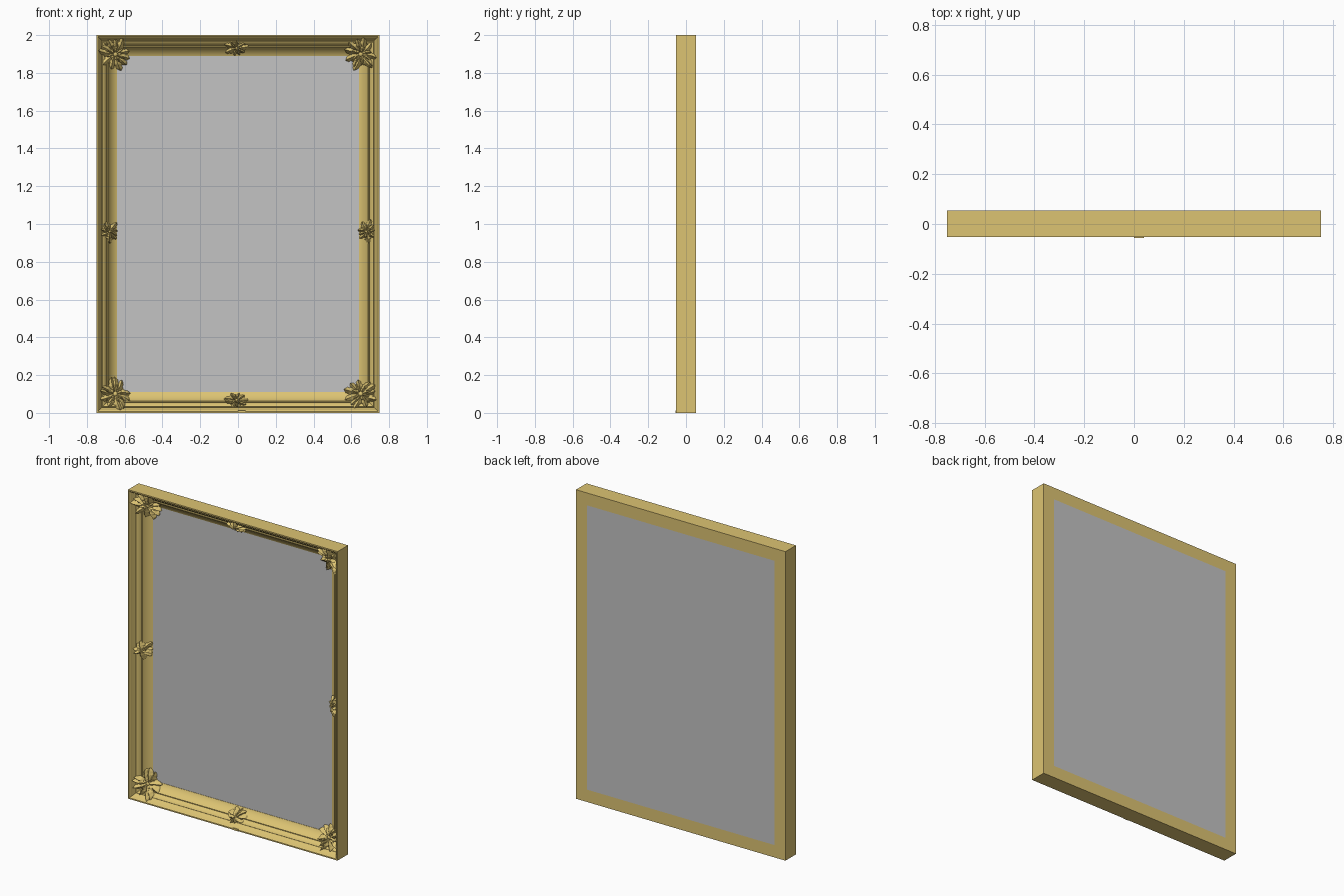
import bpy, bmesh, math, random
from mathutils import Vector

random.seed(4)
if "Cube" in bpy.data.objects:
    bpy.data.objects.remove(bpy.data.objects["Cube"])

HALF_W, HALF_H, FRONT, DEPTH = 0.75, 1.0, -0.053, 0.107


def material(name, rgb):
    m = bpy.data.materials.new(name)
    m.use_nodes = True
    m.diffuse_color = (*rgb, 1)
    m.node_tree.nodes["Principled BSDF"].inputs["Base Color"].default_value = (*rgb, 1)
    return m


gold = material("antique gold", (0.72, 0.55, 0.17))
glass = material("mirror grey", (0.55, 0.55, 0.55))


def finish(name, bm, mat, angle=None):
    mesh = bpy.data.meshes.new(name)
    bm.to_mesh(mesh)
    bm.free()
    mesh.materials.append(mat)
    ob = bpy.data.objects.new(name, mesh)
    bpy.context.collection.objects.link(ob)
    if angle:
        bpy.ops.object.select_all(action='DESELECT')
        ob.select_set(True)
        bpy.context.view_layer.objects.active = ob
        bpy.ops.object.shade_smooth_by_angle(angle=math.radians(angle))
    return ob


def box(name, center, size, mat):
    bm = bmesh.new()
    bmesh.ops.create_cube(bm, size=1)
    for v in bm.verts:
        v.co = Vector(center) + v.co * Vector(size)
    return finish(name, bm, mat)


# Moulding section: (distance in from the outer edge, depth behind the front)
section = [(0.08, DEPTH), (0, DEPTH), (0, 0), (0.008, 0), (0.014, 0.006),
           (0.018, 0.018), (0.026, 0.03), (0.029, 0.042), (0.033, 0.036),
           (0.04, 0.04), (0.05, 0.052), (0.055, 0.065), (0.058, 0.056),
           (0.063, 0.055), (0.067, 0.064), (0.08, 0.08), (0.095, 0.092),
           (0.11, 0.098), (0.11, 0.1), (0.08, 0.1)]

# Mitred frame: the section carried round the four corners
bm = bmesh.new()
rings = []
for sx, sz in ((-1, -1), (1, -1), (1, 1), (-1, 1)):
    rings.append([bm.verts.new((sx * (HALF_W - w), FRONT + d, 1 + sz * (HALF_H - w)))
                  for w, d in section])
n = len(section)
for i in range(4):
    a, b = rings[i], rings[(i + 1) % 4]
    for j in range(n):
        k = (j + 1) % n
        bm.faces.new((a[j], a[k], b[k], b[j]))
bmesh.ops.recalc_face_normals(bm, faces=bm.faces)
finish("frame", bm, gold, 25)

# Mirror panel, flush with the back
box("mirror_panel", (0, FRONT + 0.1035, 1), (1.34, 0.007, 1.84), glass)

# Small tab at the bottom edge
box("bottom_tab", (0.02, FRONT, 0.006), (0.04, 0.006, 0.012), gold)


def surface(x, z):
    """Depth of the sloping moulding, used to drape the ornaments."""
    w = min(HALF_W - abs(x), HALF_H - abs(z - 1))
    return min(0.092, 0.004 + max(w, 0) * 0.9)


def drape(bm, center, sign, angle, length, width, lift, curl):
    """One scalloped, veined leaf laid radially on the moulding."""
    steps, across = 14, 8
    ca, sa = math.cos(angle), math.sin(angle)
    grid = []
    for i in range(steps + 1):
        u = i / steps
        half = width * (0.08 + math.sin(math.pi * u ** 0.85) ** 0.7)
        half *= 1 + 0.22 * math.cos(u * math.tau * 3.5)
        row = []
        for j in range(across + 1):
            v = 2 * j / across - 1
            r, t = u * length, v * half + curl * u * u
            x = center[0] + sign[0] * (r * ca - t * sa)
            z = center[1] + sign[1] * (r * sa + t * ca)
            h = lift + 0.018 * (1 - v * v) * (0.4 + math.sin(math.pi * u))
            h += 0.004 * math.cos(v * math.tau) - 0.008 * abs(v) ** 3
            y = FRONT + max(0.001, surface(x, z) - h)
            row.append(bm.verts.new((x, y, z)))
        grid.append(row)
    for i in range(steps):
        for j in range(across):
            bm.faces.new((grid[i][j], grid[i][j + 1], grid[i + 1][j + 1], grid[i + 1][j]))


def bud(bm, x, z, radius, lift):
    made = bmesh.ops.create_icosphere(bm, subdivisions=2, radius=radius)["verts"]
    for v in made:
        v.co += Vector((x, FRONT + surface(x, z) - lift, z))


def ornament(name, center, sign, reach, counts):
    """Two layers of leaves around a cluster of buds."""
    bm = bmesh.new()
    for layer, count in enumerate(counts):
        for i in range(count):
            a = math.tau * (i + 0.5 * layer) / count
            # ellipse reach, varied leaf to leaf
            r = reach[0] * reach[1] / math.hypot(reach[1] * math.cos(a), reach[0] * math.sin(a))
            r *= (1 - 0.38 * layer) * random.uniform(0.88, 1.08)
            drape(bm, center, sign, a, r, r * 0.24, 0.002 + 0.011 * layer,
                  r * random.uniform(-0.3, 0.3))
    bmesh.ops.recalc_face_normals(bm, faces=bm.faces)
    bm.normal_update()
    bmesh.ops.reverse_faces(bm, faces=[f for f in bm.faces if f.normal.y > 0])
    size = min(reach) * 0.2
    bud(bm, *center, size, 0.024)
    for i in range(5):
        a = math.tau * i / 5
        bud(bm, center[0] + size * 1.3 * math.cos(a),
            center[1] + size * 1.3 * math.sin(a), size * 0.6, 0.024)
    finish(name, bm, gold, 50)


# Corner ornaments
for sx, side in ((-1, "right"), (1, "left")):
    for sz, level in ((-1, "bottom"), (1, "top")):
        ornament(f"{level}_{side}_corner_ornament", (sx * 0.65, 1 + sz * 0.9),
                 (sx, sz), (0.085, 0.085), (11, 8))
    # Ornament halfway up each side
    ornament(f"{side}_middle_ornament", (sx * 0.68, 0.96), (sx, 1), (0.042, 0.065), (9, 6))

# Ornaments centred on the top and bottom rails
for sz, level in ((-1, "bottom"), (1, "top")):
    ornament(f"{level}_middle_ornament", (-0.008, 1 + sz * 0.932), (1, sz), (0.068, 0.04), (9, 6))
